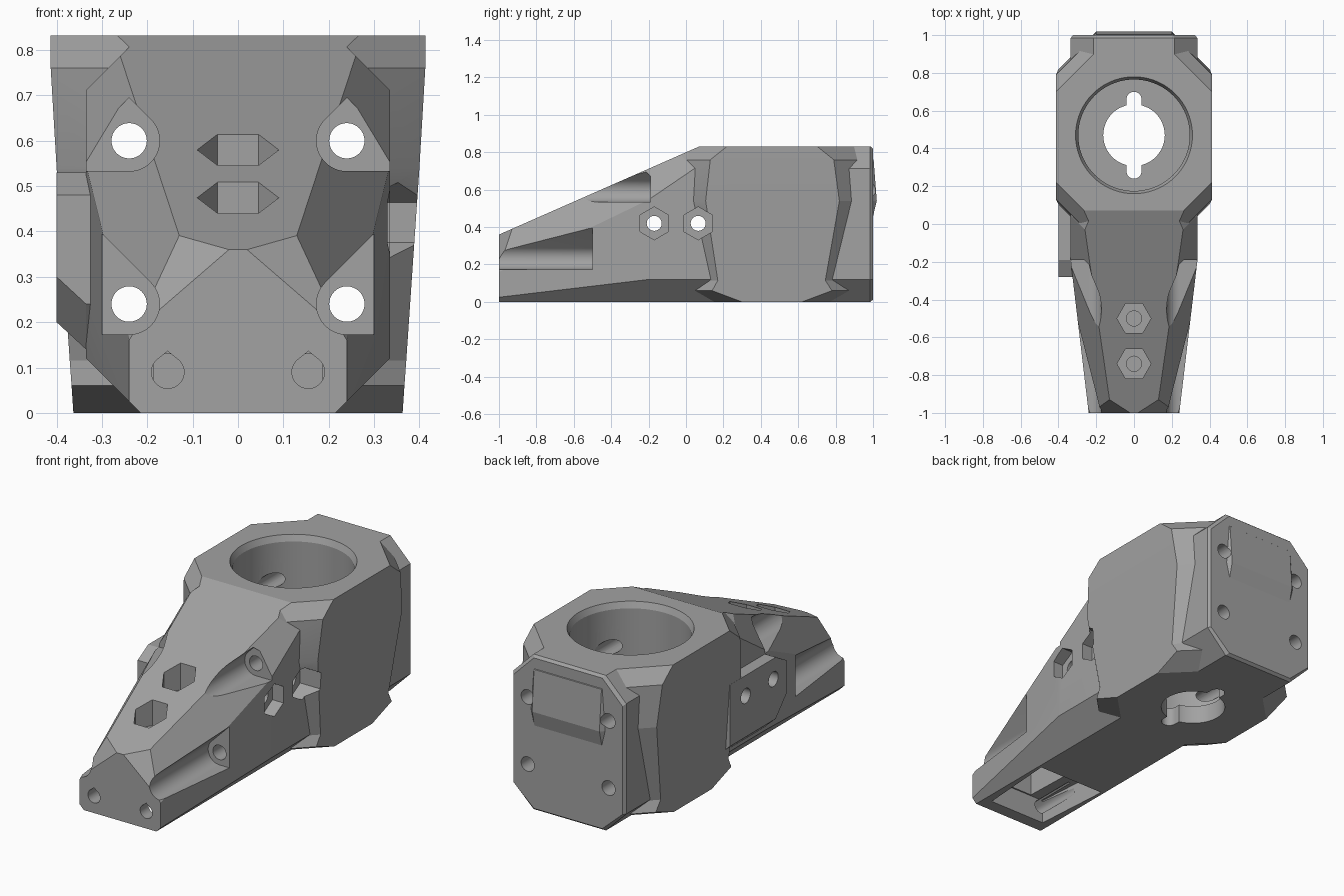
import bpy, bmesh
from math import cos, sin, radians
from mathutils import Vector

old = bpy.data.objects.get("Cube")
if old:
    bpy.data.objects.remove(old, do_unlink=True)

grey = bpy.data.materials.new("plain grey")
grey.use_nodes = True
COLOUR = (0.36, 0.36, 0.36, 1)
grey.diffuse_color = COLOUR
grey.node_tree.nodes["Principled BSDF"].inputs["Base Color"].default_value = COLOUR


def place(axis, points, d):
    """Lift 2D points to 3D on the plane at distance d along the axis."""
    order = {"x": lambda u, v: (d, u, v), "y": lambda u, v: (u, d, v), "z": lambda u, v: (u, v, d)}
    return [order[axis](u, v) for u, v in points]


def loft(name, rings, planes=()):
    """Skin equal rings into a closed solid, then trim it with planes."""
    bm = bmesh.new()
    rows = [[bm.verts.new(p) for p in ring] for ring in rings]
    n = len(rows[0])
    for a, b in zip(rows, rows[1:]):
        for i in range(n):
            j = (i + 1) % n
            bm.faces.new((a[i], a[j], b[j], b[i]))
    bm.faces.new(rows[0])
    bm.faces.new(rows[-1])
    for co, no in planes:
        bmesh.ops.bisect_plane(bm, geom=bm.verts[:] + bm.edges[:] + bm.faces[:],
                               plane_co=co, plane_no=no, clear_outer=True)
        bmesh.ops.holes_fill(bm, edges=[e for e in bm.edges if e.is_boundary])
    bmesh.ops.recalc_face_normals(bm, faces=bm.faces)
    mesh = bpy.data.meshes.new(name)
    bm.to_mesh(mesh)
    bm.free()
    mesh.materials.append(grey)
    obj = bpy.data.objects.new(name, mesh)
    bpy.context.collection.objects.link(obj)
    return obj


def prism(name, axis, points, a, b):
    return loft(name, [place(axis, points, a), place(axis, points, b)])


def arc(cx, cy, r, start=0, end=360, n=48):
    full = abs(end - start) == 360
    count = n if full else n + 1
    return [(cx + r * cos(radians(start + (end - start) * i / n)),
             cy + r * sin(radians(start + (end - start) * i / n))) for i in range(count)]


def combine(target, tool, operation):
    mod = target.modifiers.new(operation, "BOOLEAN")
    mod.operation, mod.object, mod.solver = operation, tool, "EXACT"
    bpy.context.view_layer.objects.active = target
    bpy.ops.object.modifier_apply(modifier=mod.name)
    bpy.data.objects.remove(tool, do_unlink=True)


def cut(*args):
    combine(body, prism("cutter", *args), "DIFFERENCE")


# Long octagonal core, sloped on top and tapered to the nose
def octagon(inset):
    w, h, c = 0.335 - inset, 0.832 - inset, 0.12
    return [(w - c, inset), (w, c), (w, h - c), (w - c, h),
            (c - w, h), (-w, h - c), (-w, c), (c - w, inset)]


slope = (Vector((0, -1, 0.36)), Vector((0, -0.44, 1)))
trims = [slope]
for s in (1, -1):
    trims += [(Vector((0.335 * s, -0.2, 0)), Vector((0.8 * s, -0.095, 0))),
              (Vector((0.13 * s, -0.93, 0.39)), Vector((0.651 * s, -0.267, 0.393))),
              (Vector((0.24 * s, -1, 0.17)), Vector((0.133 * s, -0.275, 0.154)))]
body = loft("gearbox_housing",
            [place("y", octagon(i), y) for y, i in ((-1, 0), (0.985, 0), (1, 0.012))], trims)


# Wide middle block: height, half width, front and back of the side panel
def block_ring(z, w, front, back):
    g = w - 0.2
    half = [(0.2, front - g), (w, front), (w, back), (0.2, back + g)]
    return place("z", half + [(-x, y) for x, y in reversed(half)], z)


levels = [(0, 0.363, 0.30, 0.62), (0.06, 0.367, 0.14, 0.78), (0.115, 0.371, 0.17, 0.745),
          (0.54, 0.4, 0.105, 0.82), (0.76, 0.413, 0.13, 0.79), (0.832, 0.413, 0.22, 0.70)]
combine(body, loft("block", [block_ring(*lv) for lv in levels], [slope]), "UNION")

# Bolt plate on the right flank, with a sloped underside
outer = [(0.2, 0.53), (-0.19, 0.53), (-0.28, 0.48), (-0.28, 0.3), (-0.19, 0.2), (0.2, 0.2)]
inner = [(y, z - 0.06 if z < 0.4 else z) for y, z in outer]
plate = loft("plate", [place("x", outer, -0.4), place("x", inner, -0.335), place("x", inner, -0.3)])
combine(body, plate, "UNION")

# Round motor bore with an eased rim, and a keyed hole through the floor
bore = loft("bore", [place("z", arc(0, 0.47, r, n=72), z)
                     for z, r in ((0.1, 0.295), (0.8, 0.295), (0.833, 0.31), (0.9, 0.31))])
combine(body, bore, "DIFFERENCE")
cut("z", arc(0, 0.47, 0.163), -0.1, 0.2)
key = arc(0, 0.66, 0.04, 0, 180, 16) + arc(0, 0.28, 0.04, 180, 360, 16)
cut("z", key, -0.1, 0.2)

# Hollow under the nose
hollow = [(0.2, -0.5), (-0.2, -0.5), (-0.17, -0.93), (0.17, -0.93)]
cut("z", hollow, -0.1, 0.13)
cut("z", [(x * 0.5, y * 0.97 - 0.02) for x, y in hollow], 0.1, 0.26)

for s in (1, -1):
    # Open screw-head channels, low and high
    low = arc(0.24, 0.24, 0.067, 270, 135, 24) + [(0.4, 0.495), (0.4, 0.173)]
    high = arc(0.24, 0.6, 0.067, 270, 135, 24) + [(0.24, 0.695), (0.335, 0.6), (0.42, 0.6), (0.42, 0.533)]
    for shape, end in ((low, -0.5), (high, -0.19)):
        cut("y", [(s * x, z) for x, z in shape], -1.1, end)
    # Long screw holes through to the back face
    for z in (0.24, 0.6):
        cut("y", arc(0.24 * s, z, 0.039, n=32), -1.1, 1.1)
    # Teardrop holes in the nose
    drop = arc(0.155 * s, 0.09, 0.036, 135, 405, 32) + [(0.155 * s, 0.136)]
    cut("y", drop, -1.1, -0.7)

# Nut pockets on the slope
for y, floor in ((-0.5, 0.47), (-0.74, 0.37)):
    cut("z", arc(0, y, 0.09, n=6), floor, 0.9)
    cut("z", arc(0, y, 0.04, n=32), floor - 0.05, 0.9)

# Nut pockets on the left flank with cross holes
for y in (-0.17, 0.065):
    cut("x", arc(y, 0.42, 0.088, 90, 450, 6), 0.27, 0.6)
    cut("x", arc(y, 0.42, 0.04, n=32), -0.6, 0.6)

bpy.context.view_layer.objects.active = body
body.select_set(True)
bpy.ops.object.shade_smooth_by_angle(angle=radians(12))
